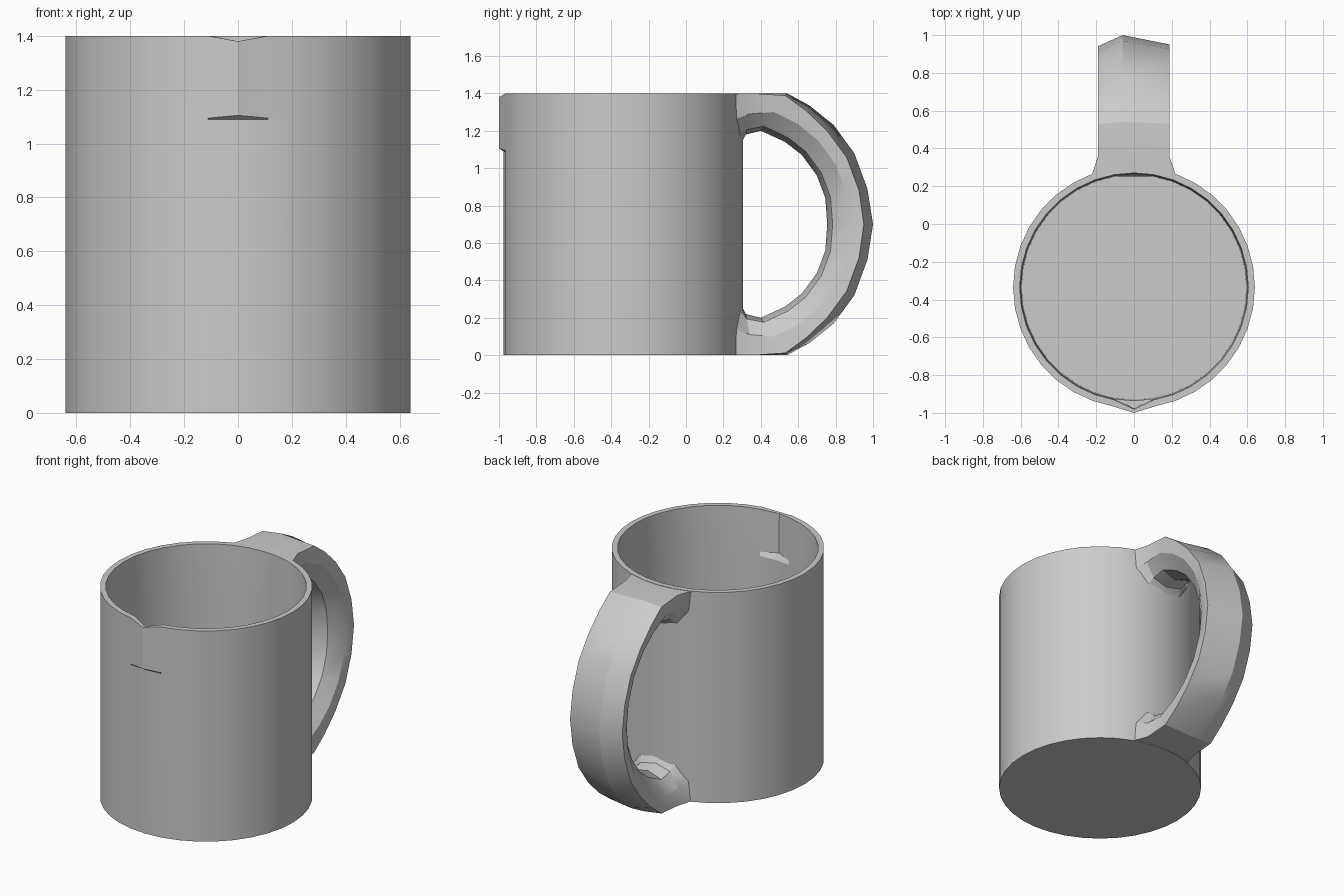
import bpy, bmesh
from math import sin, cos, pi, sqrt

if "Cube" in bpy.data.objects:
    bpy.data.objects.remove(bpy.data.objects["Cube"])

HEIGHT = 1.4
CENTRE_Y = -0.335
SEGMENTS = 36

grey = bpy.data.materials.new("plain grey")
grey.use_nodes = True
grey.diffuse_color = (0.6, 0.6, 0.6, 1)
grey.node_tree.nodes["Principled BSDF"].inputs["Base Color"].default_value = (0.6, 0.6, 0.6, 1)


def loft(name, rings):
    """Skin a list of closed rings and cap both ends."""
    bm = bmesh.new()
    loops = [[bm.verts.new(p) for p in ring] for ring in rings]
    n = len(loops[0])
    for a, b in zip(loops, loops[1:]):
        for i in range(n):
            j = (i + 1) % n
            bm.faces.new((a[i], a[j], b[j], b[i]))
    bm.faces.new(loops[0])
    bm.faces.new(loops[-1])
    bmesh.ops.recalc_face_normals(bm, faces=bm.faces)
    mesh = bpy.data.meshes.new(name)
    bm.to_mesh(mesh)
    bm.free()
    mesh.materials.append(grey)
    obj = bpy.data.objects.new(name, mesh)
    bpy.context.collection.objects.link(obj)
    bpy.ops.object.select_all(action="DESELECT")
    obj.select_set(True)
    bpy.context.view_layer.objects.active = obj
    bpy.ops.object.shade_smooth_by_angle(angle=pi / 6)
    return obj


# Cup: outside up, over the rim, inside down; the first vertex of a ring is the spout
def cup_ring(radius, z, spout=0, dip=0):
    ring = []
    for i in range(SEGMENTS):
        a = 2 * pi * i / SEGMENTS
        r = radius + (spout if i == 0 else 0)
        ring.append((r * sin(a), CENTRE_Y - r * cos(a), z - (dip if i == 0 else 0)))
    return ring


loft("cup", [
    cup_ring(0.64, 0),
    cup_ring(0.64, 1.09),
    cup_ring(0.64, 1.095, 0.025, -0.01),
    cup_ring(0.64, HEIGHT, 0.025, 0.02),
    cup_ring(0.605, HEIGHT, 0.04, 0.02),
    cup_ring(0.6, 1.12, 0.04),
    cup_ring(0.6, 1.09),
    cup_ring(0.595, 0.05),
])

# Handle: outer and inner (y, z), outer ridge strength, width factor
upper = [
    ((0.29, 1.397), (0.29, 1.12), 0, 1.2),
    ((0.36, 1.4), (0.32, 1.18), 0, 1),
    ((0.54, 1.4), (0.40, 1.20), 0.3, 1),
    ((0.66, 1.335), (0.53, 1.14), 0.7, 1),
    ((0.79, 1.23), (0.62, 1.07), 1, 1),
    ((0.90, 1.08), (0.70, 0.96), 1, 1),
    ((0.97, 0.89), (0.745, 0.84), 1, 1),
    ((1.0, 0.7), (0.755, 0.7), 1, 1),
]
lower = [((o[0], HEIGHT - o[1]), (i[0], HEIGHT - i[1]), k, w)
         for o, i, k, w in reversed(upper[:-1])]
stations = upper + lower

# Section: x and depth from the outer side (0) to the inner side (1)
section = [(-0.19, 0.24), (-0.06, 0), (0.187, 0.2), (0.178, 0.5),
           (0.11, 0.88), (0, 1), (-0.11, 0.88), (-0.178, 0.5)]


def handle_ring(index, station):
    outer, inner, ridge, width = station
    ring = []
    for x, t in section:
        if t < 0.3:
            t *= ridge
        x *= width
        y = outer[0] + (inner[0] - outer[0]) * t
        z = outer[1] + (inner[1] - outer[1]) * t
        if index in (0, len(stations) - 1):
            y = CENTRE_Y + sqrt(0.625 ** 2 - x * x)  # end lies within the cup wall
        ring.append((x, y, z))
    return ring


loft("handle", [handle_ring(i, s) for i, s in enumerate(stations)])
